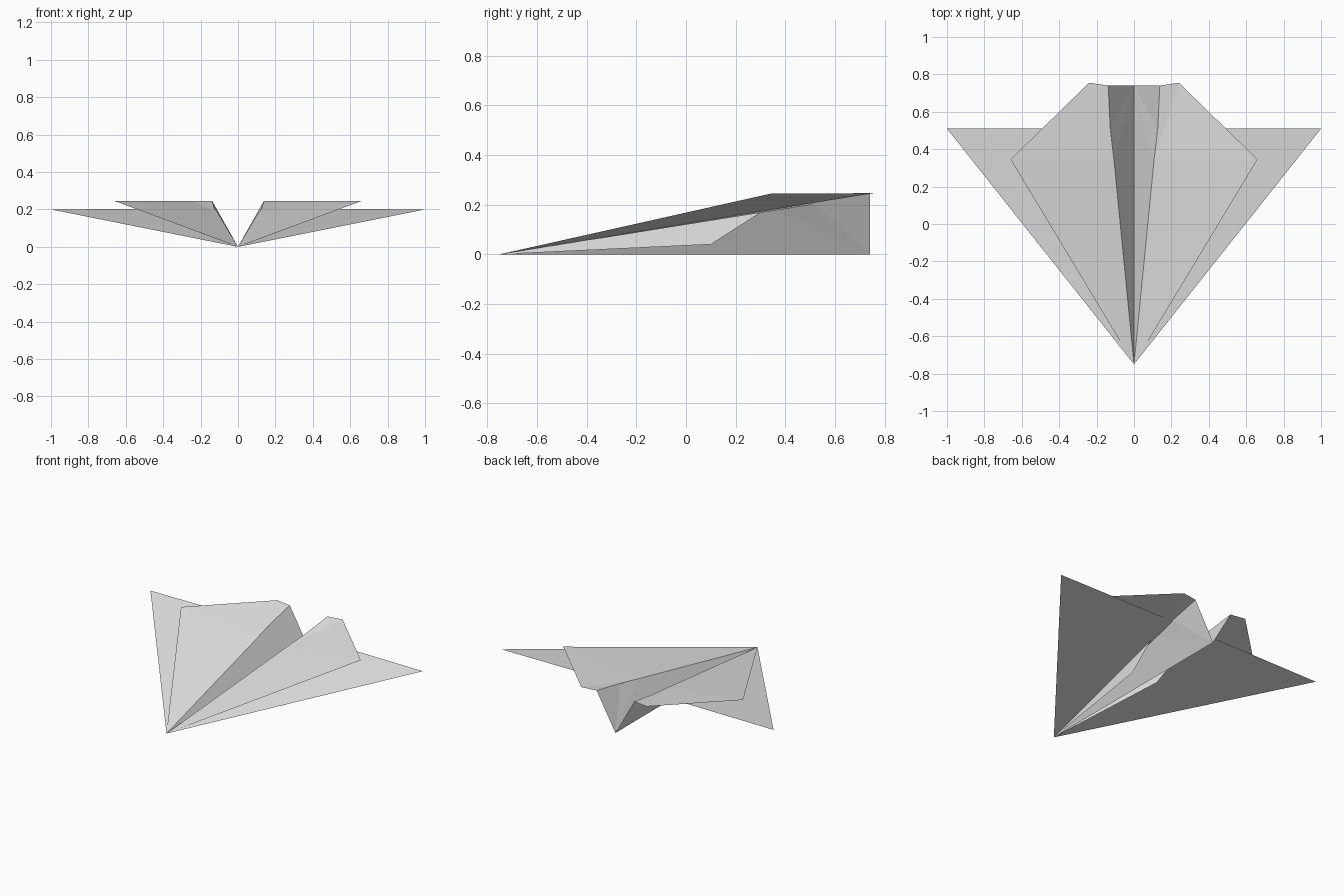
import bpy

cube = bpy.data.objects.get("Cube")
if cube:
    bpy.data.objects.remove(cube, do_unlink=True)

# One plain paper colour
paper = bpy.data.materials.new("paper_grey")
paper.use_nodes = True
colour = (0.8, 0.8, 0.8, 1.0)
paper.diffuse_color = colour
paper.node_tree.nodes["Principled BSDF"].inputs["Base Color"].default_value = colour
paper.node_tree.nodes["Principled BSDF"].inputs["Roughness"].default_value = 0.8


def folded_sheet(name, points, faces):
    """A folded paper panel on the +x side, mirrored to the other side."""
    mesh = bpy.data.meshes.new(name)
    mesh.from_pydata(points, [], faces)
    mesh.materials.append(paper)
    mesh.update()
    obj = bpy.data.objects.new(name, mesh)
    bpy.context.collection.objects.link(obj)
    mirror = obj.modifiers.new("mirror", "MIRROR")
    mirror.use_clip = True
    mirror.merge_threshold = 0.0005
    return obj


# Shared fold points
nose = (0, -0.75, 0)
keel_end = (0, 0.74, 0)
fold_mid = (0.108, 0.35, 0.181)
fold_rear = (0.127, 0.51, 0.207)
fold_end = (0.138, 0.74, 0.245)

# V-shaped body between keel and fold line
folded_sheet("body_walls",
             [nose, keel_end, fold_end, fold_rear, fold_mid],
             [(0, 4, 1), (4, 3, 1), (3, 2, 1)])

# Wide lower wings, level from side to side
folded_sheet("lower_wings",
             [nose, (1.0, 0.51, 0.2), (0.124, 0.51, 0.204)],
             [(0, 1, 2)])

# Upper folded layer, rising outwards, with a crease across it
folded_sheet("upper_wings",
             [nose, (0.66, 0.345, 0.245), (0.24, 0.755, 0.246),
              fold_end, fold_rear, fold_mid],
             [(0, 1, 5), (5, 1, 2), (5, 2, 4), (4, 2, 3)])

# Small loose flaps hanging beside the body, under the wings
folded_sheet("lower_flaps",
             [nose, (0.095, 0.1, 0.04), (0.118, 0.3, 0.168)],
             [(0, 1, 2)])
